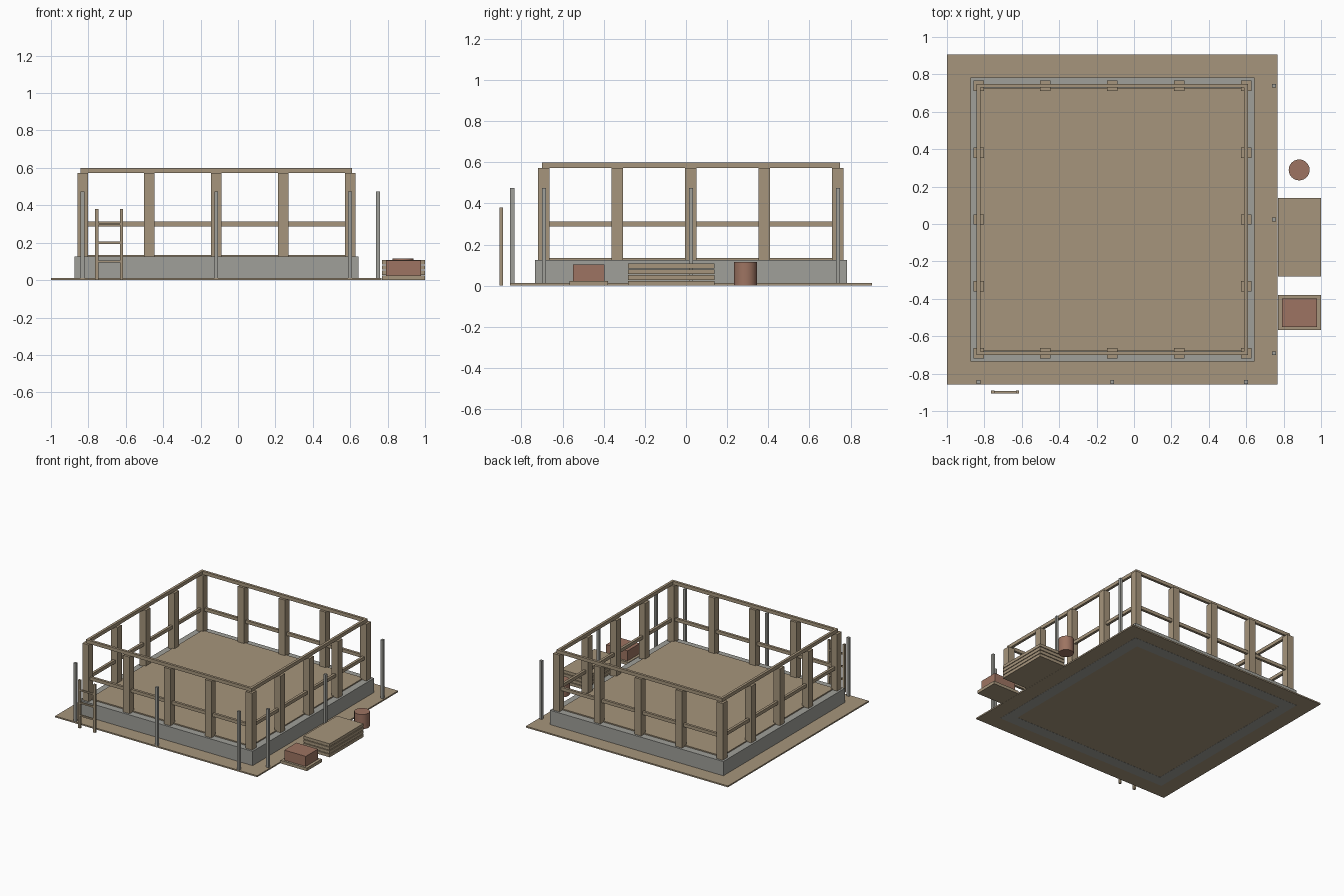
import bpy
import bmesh
from mathutils import Matrix, Vector

cube = bpy.data.objects.get("Cube")
if cube:
    bpy.data.objects.remove(cube, do_unlink=True)


def make_material(name, rgb):
    m = bpy.data.materials.new(name)
    m.use_nodes = True
    m.diffuse_color = (*rgb, 1)
    m.node_tree.nodes["Principled BSDF"].inputs["Base Color"].default_value = (*rgb, 1)
    return m


timber = make_material("tan timber", (0.38, 0.30, 0.20))
concrete = make_material("grey concrete", (0.35, 0.35, 0.32))
brick = make_material("brick red", (0.34, 0.175, 0.122))


def build(name, bm, mat):
    me = bpy.data.meshes.new(name)
    bmesh.ops.recalc_face_normals(bm, faces=bm.faces)
    bm.to_mesh(me)
    bm.free()
    me.materials.append(mat)
    ob = bpy.data.objects.new(name, me)
    bpy.context.collection.objects.link(ob)
    return ob


def boxes(name, mat, spans):
    """One object made of boxes, each given as x, y and z ranges."""
    bm = bmesh.new()
    for span in spans:
        mid = Vector([(a + b) / 2 for a, b in span])
        size = Vector([b - a for a, b in span])
        bmesh.ops.create_cube(bm, size=1, matrix=Matrix.LocRotScale(mid, None, size))
    return build(name, bm, mat)


def around(c, half):
    return (c - half, c + half)


# Building plan: square centred at (CX, CY), posts on a square of half-width R
CX, CY, R = -0.116, 0.024, 0.715
xs = [CX + R * k / 2 for k in range(-2, 3)]
ys = [CY + R * k / 2 for k in range(-2, 3)]


def ring(half, z):
    """Four butted bars that follow the post square."""
    long_x = (xs[0] - half, xs[-1] + half)
    short_y = (ys[0] + half, ys[-1] - half)
    return ([(long_x, around(y, half), z) for y in (ys[0], ys[-1])] +
            [(around(x, half), short_y, z) for x in (xs[0], xs[-1])])


# Ground slab, foundation walls and floor
boxes("ground_slab", timber, [(around(CX, 0.884), around(CY, 0.881), (0.001, 0.012))])
boxes("foundation_walls", concrete, ring(0.044, (0, 0.125)))
boxes("floor", timber, [(around(CX, R - 0.011), around(CY, R - 0.011), (0.115, 0.134))])

# Wall posts and rails
posts = [(x, y) for x in xs for y in ys if x in (xs[0], xs[-1]) or y in (ys[0], ys[-1])]
boxes("wall_posts", timber,
      [(around(x, 0.028), around(y, 0.028), (0.125, 0.573)) for x, y in posts])
boxes("top_rails", timber, ring(0.01, (0.573, 0.6)))
boxes("middle_rails", timber, ring(0.01, (0.287, 0.313)))

# Scaffold poles along the front and right side
poles = [(x, -0.845) for x in xs[::2]] + [(0.748, y) for y in ys[::2]]
boxes("scaffold_poles", concrete,
      [(around(x, 0.01), around(y, 0.01), (0.01, 0.475)) for x, y in poles])

# Ladder
ladder_y = (-0.907, -0.891)
boxes("ladder_rails", timber,
      [(around(x, 0.009), ladder_y, (0, 0.38)) for x in (-0.756, -0.623)])
boxes("ladder_rungs", timber,
      [((-0.747, -0.632), around(-0.899, 0.006), around(z, 0.006)) for z in (0.1, 0.2, 0.3)])

# Stacked boards
boxes("board_stack", timber,
      [((0.77, 1), (-0.282, 0.138), (0.028 * k, 0.028 * k + 0.023)) for k in range(4)])

# Pallet of bricks
boxes("pallet", timber, [((0.77, 1), (-0.567, -0.38), (0, 0.024))])
boxes("brick_pile", brick, [((0.79, 0.978), (-0.55, -0.397), (0.024, 0.104))])

# Barrel
bm = bmesh.new()
bmesh.ops.create_cone(bm, cap_ends=True, segments=24, radius1=0.056, radius2=0.056,
                      depth=0.115, matrix=Matrix.Translation((0.883, 0.289, 0.0575)))
barrel = build("barrel", bm, brick)
bpy.ops.object.select_all(action="DESELECT")
barrel.select_set(True)
bpy.context.view_layer.objects.active = barrel
bpy.ops.object.shade_smooth_by_angle()
